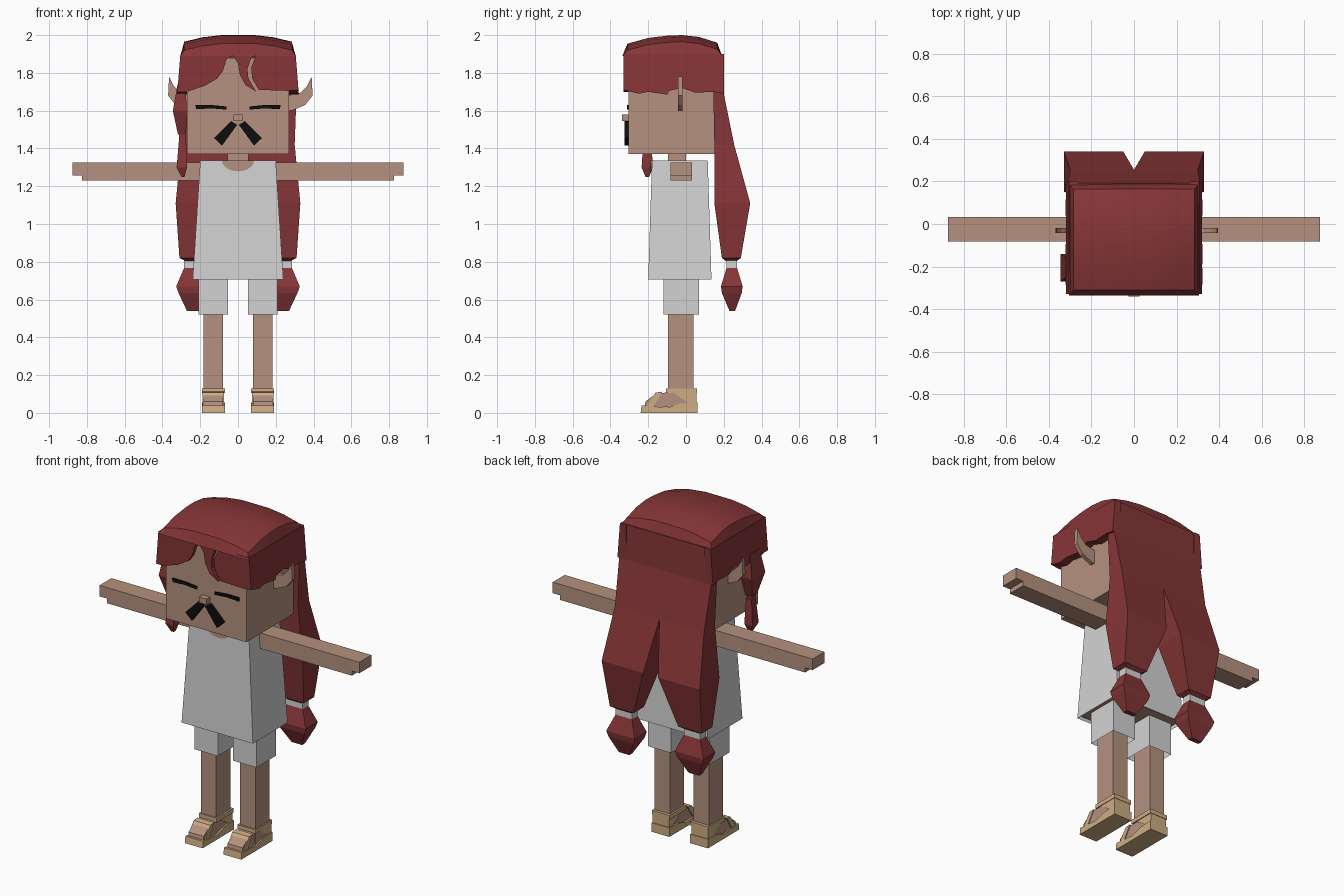
import bpy, bmesh
from math import sin, cos, pi

if "Cube" in bpy.data.objects:
    bpy.data.objects.remove(bpy.data.objects["Cube"], do_unlink=True)


def material(name, r, g, b):
    m = bpy.data.materials.new(name)
    m.use_nodes = True
    m.diffuse_color = (r, g, b, 1)
    m.node_tree.nodes["Principled BSDF"].inputs["Base Color"].default_value = (r, g, b, 1)
    return m


SKIN = material("skin", .46, .285, .21)
HAIR = material("dark red hair", .24, .036, .038)
CLOTH = material("pale grey cloth", .65, .65, .65)
TAN = material("tan leather", .62, .42, .23)
BLACK = material("black", .004, .004, .004)


def finish(name, bm, mat):
    bmesh.ops.recalc_face_normals(bm, faces=bm.faces)
    mesh = bpy.data.meshes.new(name)
    bm.to_mesh(mesh)
    bm.free()
    mesh.materials.append(mat)
    ob = bpy.data.objects.new(name, mesh)
    bpy.context.collection.objects.link(ob)
    return ob


def loft(name, rings, mat, side=1, bottom=True):
    """Join rectangles (x0, x1, y0, y1, z), listed from top to bottom."""
    bm = bmesh.new()
    loops = []
    for x0, x1, y0, y1, z in rings:
        corners = ((x0, y0), (x1, y0), (x1, y1), (x0, y1))
        loops.append([bm.verts.new((side * x, y, z)) for x, y in corners])
    for a, b in zip(loops, loops[1:]):
        for i in range(4):
            j = (i + 1) % 4
            bm.faces.new((a[i], a[j], b[j], b[i]))
    bm.faces.new(loops[0])
    if bottom:
        bm.faces.new(loops[-1][::-1])
    return finish(name, bm, mat)


def box(name, x0, x1, y0, y1, z0, z1, mat, side=1, bottom=True):
    return loft(name, [(x0, x1, y0, y1, z1), (x0, x1, y0, y1, z0)], mat, side, bottom)


def prism(name, points, axis, a, b, mat, side=1):
    """Extrude an outline along x (points are y, z) or y (points are x, z)."""
    bm = bmesh.new()
    ends = []
    for d in (a, b):
        ends.append([bm.verts.new((side * d, u, z) if axis == "x" else (side * u, d, z))
                     for u, z in points])
        bm.faces.new(ends[-1])
    for i in range(len(points)):
        j = (i + 1) % len(points)
        bm.faces.new((ends[0][i], ends[0][j], ends[1][j], ends[1][i]))
    return finish(name, bm, mat)


# Head and face
box("head", -.27, .27, -.305, .15, 1.37, 1.88, SKIN)
box("neck", -.055, .055, -.095, 0, 1.3, 1.4, SKIN)
box("nose", -.025, .025, -.34, -.3, 1.545, 1.58, SKIN)

# Shirt, open at the hem, over the torso
loft("shirt", [(-.2, .2, -.18, .115, 1.335), (-.24, .24, -.2, .135, .705)], CLOTH, bottom=False)
loft("torso", [(-.185, .185, -.165, .1, 1.32), (-.225, .225, -.185, .12, .715)], SKIN)
arc = [(.085 * cos(t * pi / 10), 1.337 - .058 * sin(t * pi / 10)) for t in range(11)]
prism("neckline", arc, "y", -.187, -.05, SKIN)

EAR = [(.26, 1.6), (.285, 1.6), (.355, 1.63), (.395, 1.68), (.39, 1.78),
       (.365, 1.73), (.33, 1.695), (.26, 1.68)]
SOLE = [(-.24, 0), (.06, 0), (.06, .055), (-.03, .05), (-.1, .028), (-.235, .04)]
FOOT = [(-.22, .03), (-.215, .06), (-.16, .1), (-.09, .11), (.04, .11), (.04, .03)]
SIDE_HAIR = [(-.33, 1.9), (.2, 1.9), (.2, 1.69), (.14, 1.7), (.05, 1.695), (-.02, 1.72),
             (-.09, 1.705), (-.1, 1.685), (-.2, 1.7), (-.25, 1.69), (-.33, 1.71)]

for side, label in ((1, "left"), (-1, "right")):
    # Eye, moustache half and ear
    prism(label + "_eye", [(.06, 1.622), (.14, 1.63), (.225, 1.63), (.222, 1.608),
                           (.14, 1.612), (.062, 1.606)], "y", -.313, -.304, BLACK, side)
    prism(label + "_moustache", [(.037, 1.545), (.005, 1.525), (.085, 1.415), (.127, 1.455)],
          "y", -.325, -.3, BLACK, side)
    shift = 0 if side > 0 else .025
    prism(label + "_ear", [(x - shift, z) for x, z in EAR], "y", -.043, -.018, SKIN, side)

    # Arm with a stepped hand
    prism(label + "_arm", [(.19, 1.325), (.875, 1.325), (.875, 1.258), (.825, 1.258),
                           (.825, 1.23), (.19, 1.23)], "y", -.083, .032, SKIN, side)

    # Leg and shorts
    box(label + "_leg", .08, .183, -.095, .04, .04, .72, SKIN, side)
    box(label + "_shorts_leg", .052, .208, -.12, .07, .52, .75, CLOTH, side, bottom=False)

    # Foot and sandal
    prism(label + "_foot", FOOT, "x", .08, .182, SKIN, side)
    prism(label + "_sole", SOLE, "x", .07, .19, TAN, side)
    prism(label + "_toe_strap", [(-.215, .03), (-.16, .108), (-.125, .112), (-.175, .03)],
          "x", .074, .187, TAN, side)
    prism(label + "_heel_strap", [(.055, .11), (.055, .05), (.02, .05), (-.06, .1), (-.05, .12)],
          "x", .075, .186, TAN, side)
    box(label + "_ankle_strap", .07, .19, -.105, .058, .105, .13, TAN, side)

    # Hair over the ear, flaring outwards towards the bottom
    ob = prism(label + "_side_hair", SIDE_HAIR, "x", .265, .305, HAIR, side)
    for v in ob.data.vertices:
        if abs(v.co.x) > .3:
            v.co.x += side * (1.9 - v.co.z) * .08

    # Long back lock, its tie and its tail
    loft(label + "_back_lock", [(0, .3, .14, .192, 1.9), (0, .31, .145, .2, 1.69),
                                (0, .3, .15, .255, 1.42), (.05, .33, .15, .34, 1.11),
                                (.15, .31, .19, .29, .82), (.18, .28, .21, .27, .805)], HAIR, side)
    box(label + "_hair_tie", .175, .285, .215, .27, .76, .81, CLOTH, side)
    loft(label + "_hair_tail", [(.175, .285, .215, .27, .768), (.135, .327, .185, .3, .67),
                                (.145, .315, .19, .295, .635), (.2, .27, .23, .26, .54)], HAIR, side)

# Fringe with a centre parting and a narrow slit
prism("fringe", [(-.305, 1.9), (.305, 1.9), (.32, 1.71), (.27, 1.705), (.11, 1.71),
                 (.075, 1.77), (.07, 1.83), (.095, 1.89), (.07, 1.88), (.05, 1.82),
                 (.055, 1.77), (.095, 1.702), (.04, 1.735), (.01, 1.79), (0, 1.85),
                 (-.025, 1.89), (-.06, 1.875), (-.08, 1.81), (-.11, 1.77), (-.18, 1.73),
                 (-.27, 1.7), (-.32, 1.7)], "y", -.33, -.3, HAIR)

# Domed hair top with a rim sloping down to the walls
bm = bmesh.new()
profile = [(-.31, 1.955), (-.2, 1.985), (-.1, 1.997), (-.02, 2), (.07, 1.99), (.165, 1.96)]
columns = [(-.285, .035), (-.19, .012), (-.09, 0), (.09, 0), (.19, .012), (.285, .035)]
grid = [[bm.verts.new((x, y, z - drop)) for x, drop in columns] for y, z in profile]
for a, b in zip(grid, grid[1:]):
    for i in range(len(columns) - 1):
        bm.faces.new((a[i], a[i + 1], b[i + 1], b[i]))
rim = bmesh.ops.extrude_edge_only(bm, edges=[e for e in bm.edges if e.is_boundary])
for v in rim["geom"]:
    if isinstance(v, bmesh.types.BMVert):
        v.co.x *= 1.07
        v.co.y = -.07 + (v.co.y + .07) * 1.11
        v.co.z = 1.89
crown = finish("hair_crown", bm, HAIR)
bpy.ops.object.select_all(action="DESELECT")
crown.select_set(True)
bpy.context.view_layer.objects.active = crown
bpy.ops.object.shade_smooth_by_angle(angle=.5)

# Small braid on the right side
loft("side_braid", [(-.32, -.28, -.25, -.16, 1.74), (-.345, -.27, -.27, -.14, 1.6),
                    (-.318, -.275, -.23, -.18, 1.475)], HAIR)
box("side_braid_tie", -.312, -.278, -.222, -.188, 1.45, 1.475, HAIR)
loft("side_braid_tail", [(-.312, -.275, -.225, -.185, 1.452), (-.325, -.27, -.235, -.175, 1.3),
                         (-.3, -.283, -.215, -.195, 1.25)], HAIR)
